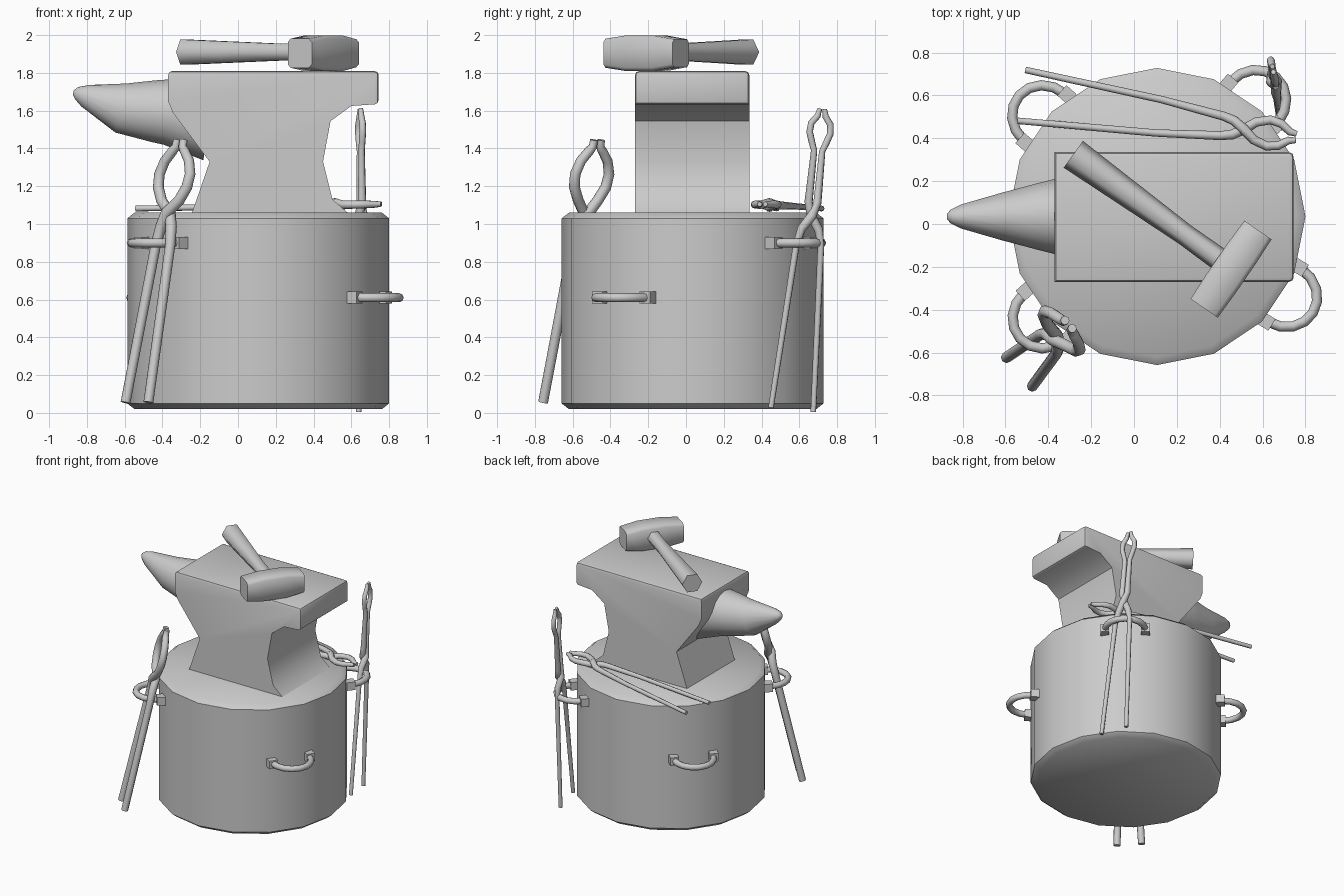
import bpy, bmesh
from math import sin, cos, pi, radians
from mathutils import Vector, Matrix

if "Cube" in bpy.data.objects:
    bpy.data.objects.remove(bpy.data.objects["Cube"])

CX, CY, R = 0.107, 0.035, 0.693      # drum centre and radius


def finish(bm, name, angle=50):
    bmesh.ops.recalc_face_normals(bm, faces=bm.faces)
    me = bpy.data.meshes.new(name)
    bm.to_mesh(me)
    bm.free()
    ob = bpy.data.objects.new(name, me)
    bpy.context.collection.objects.link(ob)
    bpy.ops.object.select_all(action='DESELECT')
    bpy.context.view_layer.objects.active = ob
    ob.select_set(True)
    bpy.ops.object.shade_smooth_by_angle(angle=radians(angle))
    return ob


def loft(bm, pts, radii, normal, sides=8, phase=0.0):
    """Skin elliptical sections along a path; radii = (in plane, along normal)."""
    pts = [Vector(p) for p in pts]
    n = Vector(normal).normalized()
    rings = []
    for i, p in enumerate(pts):
        t = (pts[min(i + 1, len(pts) - 1)] - pts[max(i - 1, 0)]).normalized()
        u = n.cross(t).normalized()
        v = t.cross(u)
        ru, rv = radii[i] if isinstance(radii[i], tuple) else (radii[i], radii[i])
        rings.append([bm.verts.new(p + u * ru * cos(a) + v * rv * sin(a))
                      for a in (phase + 2 * pi * k / sides for k in range(sides))])
    for a, b in zip(rings, rings[1:]):
        for k in range(sides):
            j = (k + 1) % sides
            bm.faces.new((a[k], a[j], b[j], b[k]))
    bm.faces.new(rings[0])
    bm.faces.new(rings[-1])


# drum stand: 16-sided with bevelled rims
bm = bmesh.new()
prof = [(0.02, 0.655), (0.05, R), (1.03, R), (1.06, 0.655)]
loft(bm, [(CX, CY, z) for z, r in prof], [r for z, r in prof], (0, 1, 0), 16)
finish(bm, "drum_stand", 40)

# anvil body: side profile extruded along y, upper edges rounded
bm = bmesh.new()
profile = [(-0.245, 1.055), (-0.15, 1.33), (-0.345, 1.59), (-0.37, 1.65), (-0.37, 1.81),
           (0.745, 1.81), (0.745, 1.635), (0.60, 1.625), (0.49, 1.545),
           (0.45, 1.33), (0.50, 1.13), (0.587, 1.055)]
face = bm.faces.new([bm.verts.new((x, -0.27, z)) for x, z in profile])
ext = bmesh.ops.extrude_face_region(bm, geom=[face])
bmesh.ops.translate(bm, vec=(0, 0.605, 0),
                    verts=[g for g in ext['geom'] if isinstance(g, bmesh.types.BMVert)])
edges = [e for e in bm.edges if all(v.co.z > 1.8 for v in e.verts)
         or all(v.co.x > 0.7 for v in e.verts)]
bmesh.ops.bevel(bm, geom=edges, offset=0.022, segments=2, profile=0.5, affect='EDGES')
finish(bm, "anvil_body", 40)

# anvil horn: x, centre z, half width, half height
bm = bmesh.new()
horn = [(-0.872, 1.695, 0.012, 0.012), (-0.855, 1.693, 0.032, 0.033),
        (-0.81, 1.679, 0.055, 0.06), (-0.62, 1.614, 0.110, 0.133),
        (-0.45, 1.598, 0.155, 0.163), (-0.37, 1.593, 0.175, 0.175),
        (-0.15, 1.56, 0.19, 0.225)]
loft(bm, [(x, 0.035, z) for x, z, w, h in horn], [(w, h) for x, z, w, h in horn],
     (0, 0, 1), 16)
finish(bm, "anvil_horn")

# hammer head: square section, thicker in the middle
bm = bmesh.new()
A, B = Vector((0.327, -0.393, 1.904)), Vector((0.578, -0.028, 1.904))
s = 2 ** 0.5
loft(bm, [A.lerp(B, t) for t in (0, 0.3, 0.7, 1)],
     [(0.077 * s, 0.077 * s), (0.081 * s, 0.094 * s),
      (0.081 * s, 0.094 * s), (0.077 * s, 0.074 * s)], (0, 0, 1), 4, pi / 4)
bmesh.ops.bevel(bm, geom=[e for e in bm.edges
                          if abs((e.verts[0].co - e.verts[1].co).normalized().dot((B - A).normalized())) > 0.8],
                offset=0.018, segments=1, affect='EDGES')
finish(bm, "hammer_head", 50)

# hammer handle: hexagonal, waisted near the head
bm = bmesh.new()
A, B = Vector((-0.283, 0.325, 1.91)), Vector((0.44, -0.195, 1.91))
loft(bm, [A.lerp(B, t) for t in (0, 0.3, 0.72, 1)], [0.077, 0.066, 0.051, 0.055], (0, 0, 1), 6)
finish(bm, "hammer_handle", 65)

# carry rings on the drum: half loop plus two mounting blocks
for name, deg, z in (("front_left", 221.7, 0.90), ("back_right", 49.6, 0.90),
                     ("front_right", 328.3, 0.61), ("back_left", 138.6, 0.61)):
    rad = Vector((cos(radians(deg)), sin(radians(deg)), 0))
    tan = Vector((-rad.y, rad.x, 0))
    c = Vector((CX, CY, z))
    bm = bmesh.new()
    arc = [c + rad * (0.70 + 0.155 * sin(a)) + tan * 0.145 * cos(a)
           for a in (pi * k / 8 for k in range(9))]
    loft(bm, arc, [0.024] * 9, (0, 0, 1), 8)
    for side in (-1, 1):
        m = Matrix.Translation(c + rad * 0.69 + tan * 0.148 * side) @ Matrix.Rotation(radians(deg), 4, 'Z')
        bmesh.ops.create_cube(bm, size=0.064, matrix=m)
    finish(bm, name + "_ring", 50)


# tongs: two mirrored arms that cross at the pivot; arm = (fraction along, offset, radius)
def tongs(name, start, tip, lateral, arm, gap):
    start, tip = Vector(start), Vector(tip)
    axis = tip - start
    lat = Vector(lateral)
    lat = (lat - axis * (lat.dot(axis) / axis.length_squared)).normalized()
    n = axis.cross(lat).normalized()
    bm = bmesh.new()
    for side in (-1, 1):
        pts = [start + axis * f + lat * t * side + n * side * (gap if abs(t) < 0.005 else 0)
               for f, t, r in arm]
        loft(bm, pts, [r for f, t, r in arm], n, 8)
    # pivot rivet
    f = next(f for f, t, r in arm if abs(t) < 0.005)
    p = start + axis * f
    loft(bm, [p - n * gap * 2.6, p + n * gap * 2.6], [gap, gap], lat, 8)
    finish(bm, name, 50)


tongs("front_left_tongs", (-0.535, -0.69, 0.055), (-0.305, -0.468, 1.445), (0.67, -0.74, 0),
      [(0, 0.09, 0.026), (0.60, 0.057, 0.027), (0.67, 0.04, 0.03), (0.72, 0, 0.03),
       (0.77, -0.07, 0.029), (0.82, -0.112, 0.029), (0.87, -0.121, 0.028), (0.92, -0.095, 0.027),
       (0.96, -0.045, 0.026), (0.975, -0.026, 0.022), (1, -0.025, 0.021)], 0.014)

tongs("back_right_tongs", (0.662, 0.562, 0.016), (0.648, 0.722, 1.61), (-0.2, 0.97, -0.13),
      [(0, 0.115, 0.015), (0.55, 0.066, 0.018), (0.60, 0.046, 0.024), (0.645, 0, 0.026),
       (0.69, -0.024, 0.022), (0.86, -0.022, 0.017), (0.89, -0.04, 0.018), (0.92, -0.056, 0.018),
       (0.95, -0.052, 0.018), (0.975, -0.022, 0.017), (1, -0.013, 0.012)], 0.012)

tongs("lying_tongs", (-0.525, 0.60, 1.082), (0.757, 0.405, 1.105), (0.15, 0.99, 0),
      [(0, 0.12, 0.015), (0.5, 0.079, 0.017), (0.73, 0.046, 0.021), (0.77, 0.033, 0.023),
       (0.81, 0, 0.024), (0.85, -0.042, 0.022), (0.90, -0.062, 0.021), (0.94, -0.052, 0.02),
       (0.975, -0.02, 0.018), (1, -0.015, 0.013)], 0.013)
